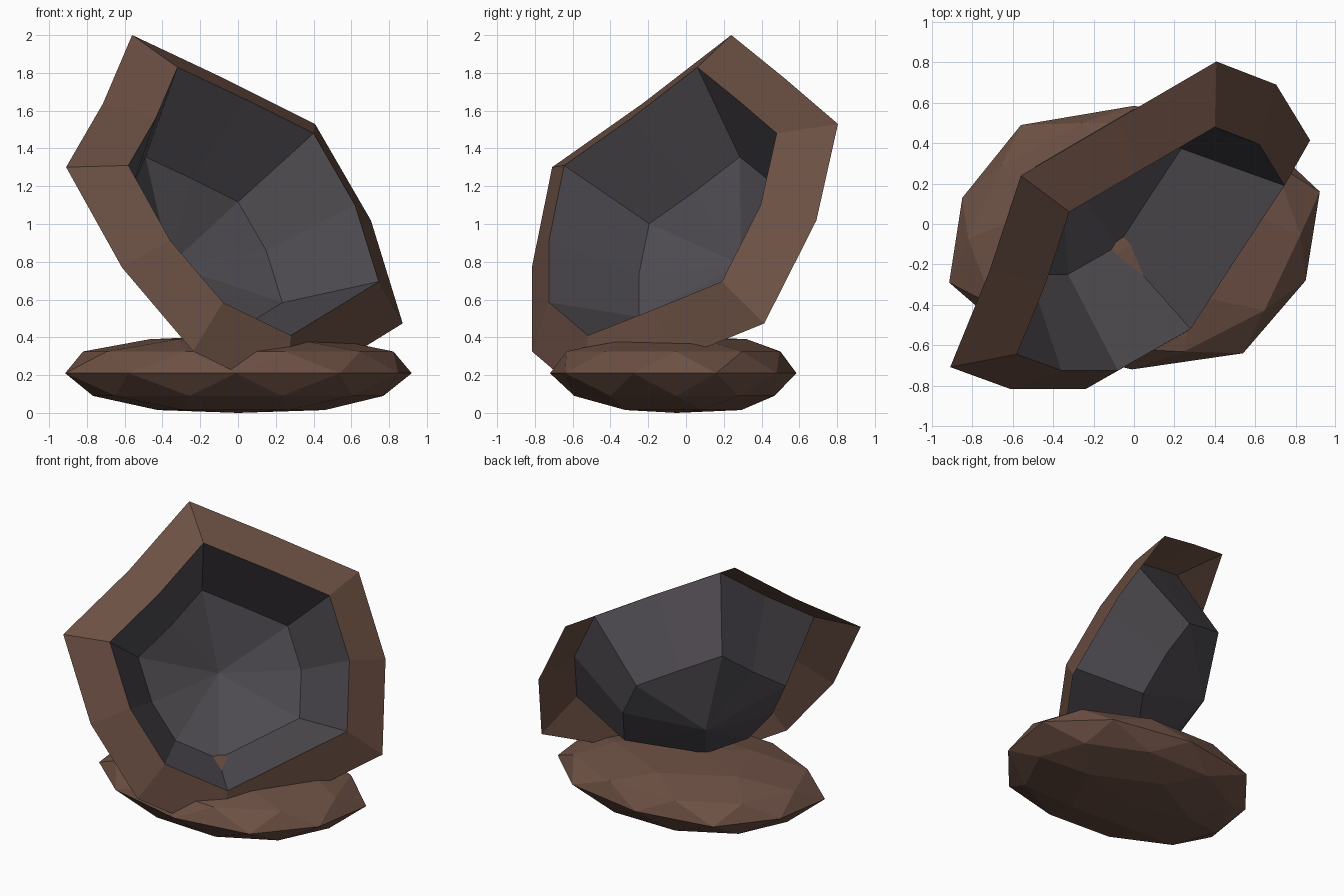
import bpy
import bmesh
from mathutils import Vector

if "Cube" in bpy.data.objects:
    bpy.data.objects.remove(bpy.data.objects["Cube"])


def material(name, color):
    m = bpy.data.materials.new(name)
    m.diffuse_color = (*color, 1)
    m.use_nodes = True
    m.node_tree.nodes["Principled BSDF"].inputs["Base Color"].default_value = m.diffuse_color
    return m


brown = material("brown_stone", (0.150, 0.080, 0.057))
grey = material("dark_grey_shell", (0.076, 0.069, 0.080))


def add_object(name, bm, mat):
    mesh = bpy.data.meshes.new(name)
    bm.to_mesh(mesh)
    bm.free()
    mesh.materials.append(mat)
    ob = bpy.data.objects.new(name, mesh)
    bpy.context.collection.objects.link(ob)
    return ob


def scaled(ring, k, shift):
    return [p * k + Vector(shift) for p in ring]


def loft(bm, outer, inner):
    """Band of quads between two closed rings; returns the inner verts."""
    a = [bm.verts.new(p) for p in outer]
    b = [bm.verts.new(p) for p in inner]
    for i in range(len(a)):
        j = (i + 1) % len(a)
        bm.faces.new((a[i], b[i], b[j], a[j]))
    return b


# Mouth of the tilted bowl: five corners with a middle point on each side
mouth = [Vector(p) for p in (
    (-0.32, 0.06, 1.83), (0.04, 0.27, 1.66), (0.40, 0.48, 1.48),
    (0.62, 0.395, 1.10), (0.745, 0.19, 0.695), (0.51, -0.165, 0.55),
    (0.28, -0.52, 0.41), (-0.08, -0.725, 0.585), (-0.36, -0.725, 0.915),
    (-0.58, -0.645, 1.31), (-0.435, -0.29, 1.56))]
flange = scaled(mouth, 1.345, (-0.13, 0.159, -0.461))
floor = scaled(mouth, 0.68, (-0.272, 0.244, 0.111))

# Wide rim sloping back from the mouth
bm = bmesh.new()
loft(bm, flange, mouth)
add_object("bowl_rim", bm, brown)

# Bowl wall and shallow pointed floor
bm = bmesh.new()
ring = loft(bm, mouth, floor)
tip = bm.verts.new((-0.36, 0.29, 0.785))
for i in range(len(ring)):
    bm.faces.new((tip, ring[(i + 1) % len(ring)], ring[i]))
add_object("bowl_shell", bm, grey)

# Flattened faceted rock the bowl rests on
waist = [(0.92, 0.16), (0.85, -0.28), (0.54, -0.64), (-0.01, -0.72), (-0.58, -0.58),
         (-0.915, -0.29), (-0.85, 0.13), (-0.56, 0.49), (0, 0.585), (0.58, 0.48)]
waist = [Vector((x, y, 0.21)) for x, y in waist]
between = [(waist[i - 1] + waist[i]) / 2 for i in range(10)]


def level(ring, k, z, step=1):
    return [Vector((p.x * k, p.y * k, z)) for p in ring[::step]]


points = (waist + level(between, 0.93, 0.325) + level(waist, 0.55, 0.39, 2)
          + level(between, 0.87, 0.09) + level(waist, 0.50, 0.015, 2)
          + [Vector((-0.02, -0.10, 0.41)), Vector((0, -0.05, 0))])
bm = bmesh.new()
for p in points:
    bm.verts.new(p)
bmesh.ops.convex_hull(bm, input=bm.verts)
bmesh.ops.recalc_face_normals(bm, faces=bm.faces)
add_object("rock_base", bm, brown)
